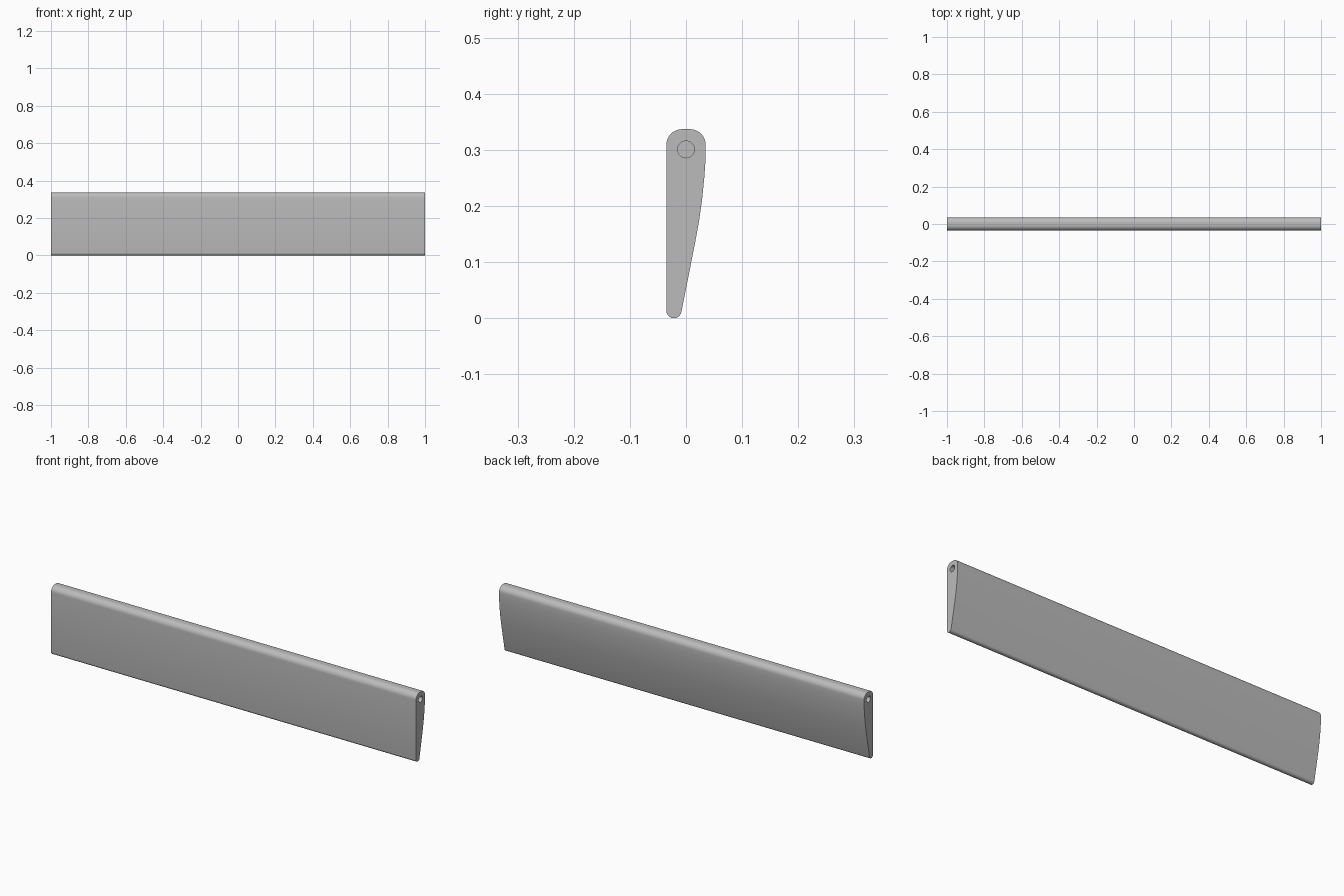
import bpy, bmesh
from math import sin, cos, pi, radians
from mathutils import Matrix

cube = bpy.data.objects.get("Cube")
if cube:
    bpy.data.objects.remove(cube)

grey = bpy.data.materials.new("plain grey")
grey.use_nodes = True
grey.diffuse_color = (0.5, 0.5, 0.5, 1)
grey.node_tree.nodes["Principled BSDF"].inputs["Base Color"].default_value = (0.5, 0.5, 0.5, 1)


def arc(y, z, r, start, end, n=10):
    """Points on an arc in the y-z plane, angles in degrees."""
    angles = [radians(start + (end - start) * i / n) for i in range(n + 1)]
    return [(y + r * cos(a), z + r * sin(a)) for a in angles]


def add_object(name, bm):
    mesh = bpy.data.meshes.new(name)
    bm.to_mesh(mesh)
    bm.free()
    mesh.materials.append(grey)
    obj = bpy.data.objects.new(name, mesh)
    bpy.context.collection.objects.link(obj)
    return obj


# Cross-section: rounded top, bowed back, narrow rounded lower edge, flat front
profile = arc(0.007, 0.309, 0.028, 90, 0)
profile += [(0.035, 0.285), (0.0325, 0.25), (0.0285, 0.21), (0.0235, 0.175), (0.0165, 0.136)]
profile += arc(-0.0215, 0.0135, 0.0135, -10, -180)
profile += arc(-0.007, 0.309, 0.028, 180, 90)

# Panel, extruded along its length
bm = bmesh.new()
face = bm.faces.new([bm.verts.new((-1, y, z)) for y, z in profile])
extruded = bmesh.ops.extrude_face_region(bm, geom=[face])["geom"]
bmesh.ops.translate(bm, vec=(2, 0, 0), verts=[v for v in extruded if isinstance(v, bmesh.types.BMVert)])
bmesh.ops.recalc_face_normals(bm, faces=bm.faces)
panel = add_object("flap_panel", bm)

# Blind pivot hole in each end
bpy.context.view_layer.objects.active = panel
panel.select_set(True)
for side in (-1, 1):
    bm = bmesh.new()
    bmesh.ops.create_cone(bm, cap_ends=True, segments=32, radius1=0.015, radius2=0.015, depth=0.2,
                          matrix=Matrix.Translation((side, 0, 0.301)) @ Matrix.Rotation(pi / 2, 4, "Y"))
    cutter = add_object("pivot_hole_cutter", bm)
    cutter.hide_render = True
    cut = panel.modifiers.new("pivot hole", "BOOLEAN")
    cut.operation = "DIFFERENCE"
    cut.solver = "EXACT"
    cut.object = cutter
    bpy.ops.object.modifier_apply(modifier=cut.name)
    bpy.data.objects.remove(cutter)

bpy.ops.object.shade_smooth_by_angle(angle=radians(30))
